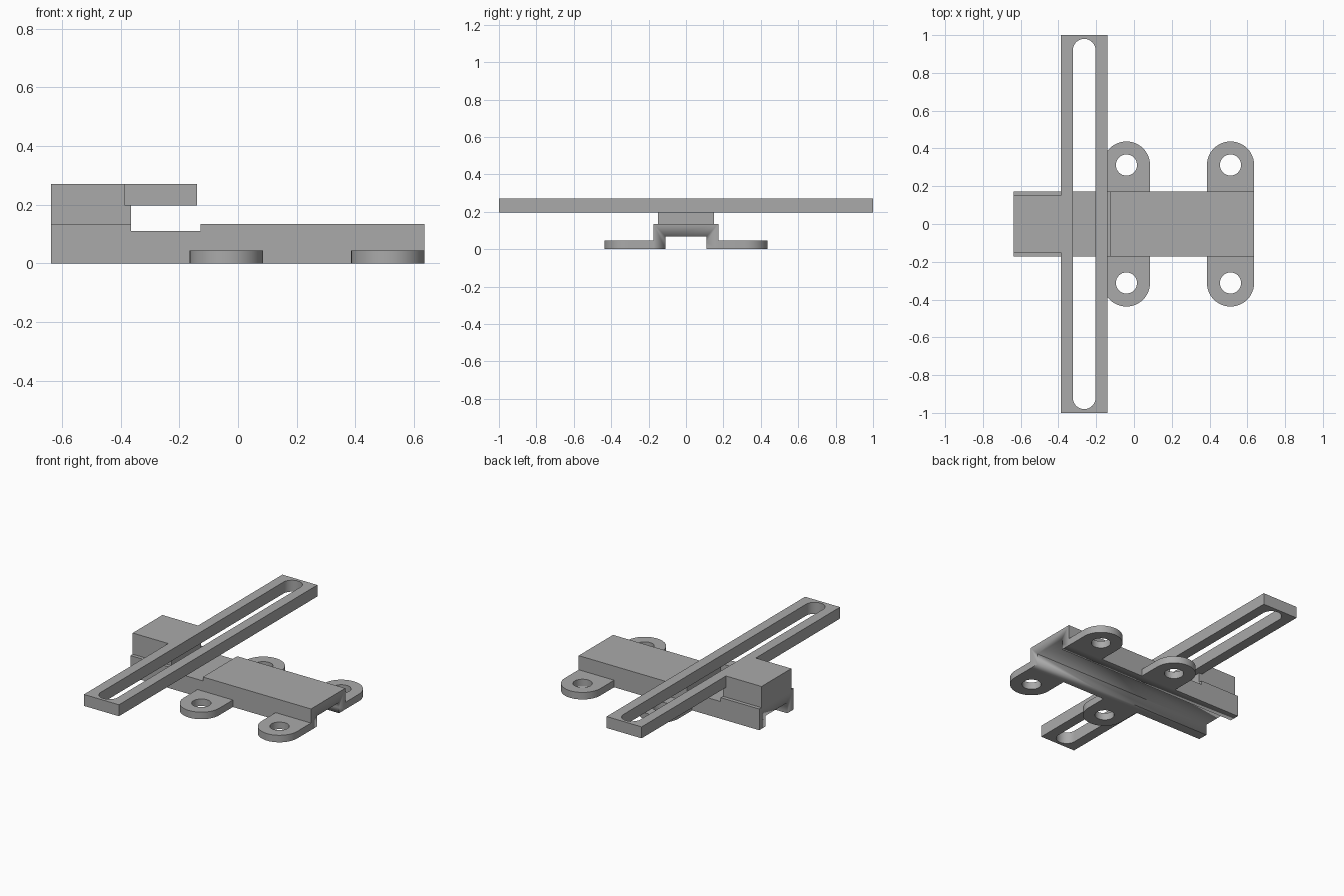
import bpy, bmesh
from math import pi, sin, cos, radians

cube = bpy.data.objects.get("Cube")
if cube:
    bpy.data.objects.remove(cube, do_unlink=True)

grey = bpy.data.materials.new("plain grey")
grey.use_nodes = True
colour = (0.4, 0.4, 0.4, 1)
grey.diffuse_color = colour
grey.node_tree.nodes["Principled BSDF"].inputs["Base Color"].default_value = colour


def arc(cx, cy, r, start, end, steps=24):
    angles = [start + (end - start) * i / steps for i in range(steps + 1)]
    return [(cx + r * cos(a), cy + r * sin(a)) for a in angles]


def plate(name, loops, thickness, location=(0, 0, 0), upright=False):
    """Extrude a flat outline; any further loops become holes."""
    curve = bpy.data.curves.new(name, 'CURVE')
    curve.dimensions = '2D'
    curve.fill_mode = 'BOTH'
    curve.extrude = thickness / 2
    for loop in loops:
        spline = curve.splines.new('POLY')
        spline.points.add(len(loop) - 1)
        for point, (x, y) in zip(spline.points, loop):
            point.co = (x, y, 0, 1)
        spline.use_cyclic_u = True
    obj = bpy.data.objects.new(name, curve)
    bpy.context.collection.objects.link(obj)
    obj.location = location
    if upright:
        obj.rotation_euler.x = pi / 2
    bpy.ops.object.select_all(action='DESELECT')
    obj.select_set(True)
    bpy.context.view_layer.objects.active = obj
    bpy.ops.object.convert(target='MESH')
    obj = bpy.context.object
    bm = bmesh.new()
    bm.from_mesh(obj.data)
    bmesh.ops.remove_doubles(bm, verts=bm.verts, dist=1e-5)
    bmesh.ops.recalc_face_normals(bm, faces=bm.faces)
    bm.to_mesh(obj.data)
    bm.free()
    obj.data.materials.clear()
    obj.data.materials.append(grey)
    bpy.ops.object.shade_smooth_by_angle(angle=radians(30))
    return obj


# Base rail: side profile with a shallow step under the slotted bar
LEFT, RIGHT, TOP = -0.638, 0.636, 0.135
NECK, STEP = -0.365, 0.11
base = plate("base_rail", [[
    (LEFT, 0), (RIGHT, 0), (RIGHT, TOP), (-0.127, TOP),
    (-0.127, STEP), (NECK, STEP), (NECK, TOP), (LEFT, TOP)]], 0.346, upright=True)

# Channel running the whole length underneath
cutter = plate("channel_cutter", [[(-1, -0.1), (1, -0.1), (1, 0.068), (-1, 0.068)]],
               0.22, upright=True)
cutter.hide_render = True
cutter.hide_set(True)
cut = base.modifiers.new("channel", 'BOOLEAN')
cut.operation = 'DIFFERENCE'
cut.solver = 'EXACT'
cut.object = cutter

# Riser block that carries the bar
BAR_L, BAR_R, BAR_Z, BAR_TOP = -0.387, -0.14, 0.197, 0.27
plate("riser_block", [[
    (LEFT, TOP), (NECK, TOP), (NECK, BAR_Z), (BAR_L, BAR_Z),
    (BAR_L, BAR_TOP), (LEFT, BAR_TOP)]], 0.3, upright=True)

# Long cross bar with a round-ended slot
mid, r = (BAR_L + BAR_R) / 2, 0.06
slot = arc(mid, 0.92, r, 0, pi) + arc(mid, -0.92, r, pi, 2 * pi)
plate("slotted_bar", [[(BAR_L, -1), (BAR_R, -1), (BAR_R, 1), (BAR_L, 1)], slot],
      BAR_TOP - BAR_Z, (0, 0, (BAR_TOP + BAR_Z) / 2))

# Four mounting ears with screw holes
WALL, EAR_Y, EAR_R, EAR_T = 0.173, 0.312, 0.125, 0.045
for end, x in (("middle", -0.04), ("left", 0.511)):
    for side, s in (("front", -1), ("back", 1)):
        outline = [(-EAR_R, WALL), (EAR_R, WALL)] + arc(0, EAR_Y, EAR_R, 0, pi)
        hole = arc(0, EAR_Y, 0.056, 0, 2 * pi, 32)[:-1]
        loops = [[(px, s * py) for px, py in loop] for loop in (outline, hole)]
        plate(f"{end}_{side}_ear", loops, EAR_T, (x, 0, EAR_T / 2))
